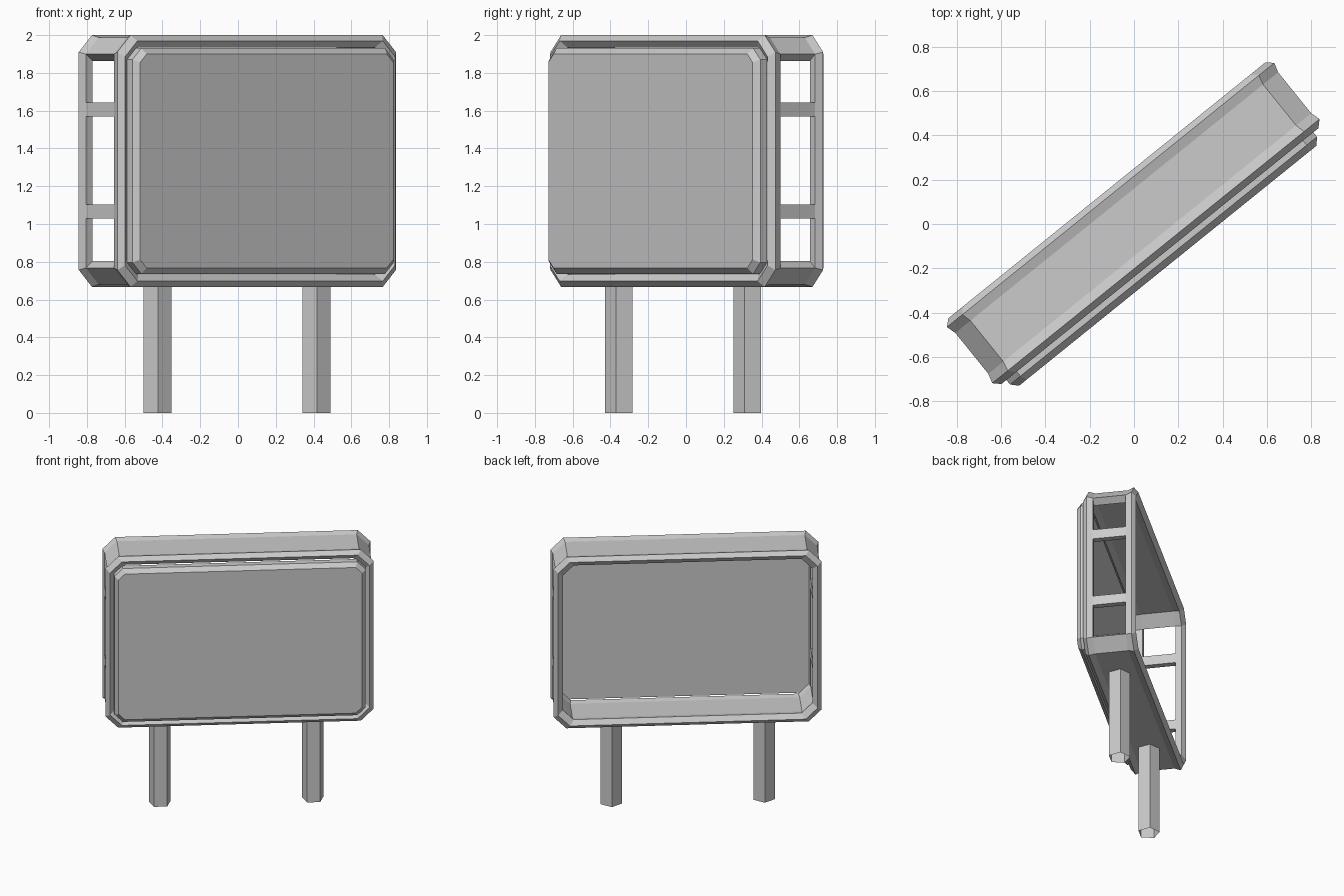
import bpy, bmesh
from math import radians, sin, cos

if "Cube" in bpy.data.objects:
    bpy.data.objects.remove(bpy.data.objects["Cube"])

ANGLE = radians(38.9)          # the whole sign is turned about z
ZC, HALF_W, HALF_H = 1.3335, 0.948, 0.6665


def finish(name, bm):
    bmesh.ops.recalc_face_normals(bm, faces=bm.faces)
    me = bpy.data.meshes.new(name)
    bm.to_mesh(me)
    bm.free()
    ob = bpy.data.objects.new(name, me)
    bpy.context.collection.objects.link(ob)
    ob.rotation_euler.z = ANGLE
    return ob


def octagon(bm, inset, y, cut, lower=0):
    """Rectangle with cut corners; edges 1 and 5 are the vertical sides."""
    w, h = HALF_W - inset, HALF_H - inset - lower
    pts = [(w - cut, -h), (w, -h + cut), (w, h - cut), (w - cut, h),
           (-w + cut, h), (-w, h - cut), (-w, -h + cut), (-w + cut, -h)]
    return [bm.verts.new((x, y, ZC + z)) for x, z in pts]


# Hollow frame: rims front and back, waisted strip between, open ends
profile = [(0, .168), (.03, .195), (.066, .168), (.058, .124), (.058, -.113),
           (.066, -.157), (.03, -.186), (0, -.157), (.013, -.113), (.013, .124)]
D, E, I, J = 3, 4, 8, 9
bm = bmesh.new()
loops = [octagon(bm, d, y, .09 - .2 * d) for d, y in profile]
for k in range(len(loops)):
    a, b = loops[k], loops[(k + 1) % len(loops)]
    for s in range(8):
        if k in (D, I) and s in (1, 5):
            continue
        t = (s + 1) % 8
        bm.faces.new((a[s], a[t], b[t], b[s]))
for s in (1, 5):               # close the edges of the end openings
    for p, q in ((D, J), (E, I)):
        bm.faces.new((loops[p][s], loops[p][s + 1], loops[q][s + 1], loops[q][s]))
    for t in (s, s + 1):
        bm.faces.new([loops[i][t] for i in (D, E, I, J)])
finish("frame", bm)

# Display panel set against the front rim of the frame
bm = bmesh.new()
rings = [octagon(bm, .059, -.165, .06, .0105), octagon(bm, .059, -.212, .06, .0105),
         octagon(bm, .087, -.242, .045, .0125)]
for a, b in zip(rings, rings[1:]):
    for s in range(8):
        t = (s + 1) % 8
        bm.faces.new((a[s], a[t], b[t], b[s]))
bm.faces.new(rings[0])
bm.faces.new(rings[-1])
finish("display_panel", bm)

# Cross bars in both open ends
bm = bmesh.new()
for side in (-1, 1):
    for z in (1.065, 1.605):
        cube = bmesh.ops.create_cube(bm, size=1)["verts"]
        bmesh.ops.scale(bm, vec=(.045, .237, .074), verts=cube)
        bmesh.ops.translate(bm, vec=(side * .9125, .0055, z), verts=cube)
finish("end_bars", bm)

# Five-sided legs, flat side to the front, open underneath
bm = bmesh.new()
for x in (-.552, .53):
    rows = [[bm.verts.new((x + .079 * cos(radians(90 + 72 * i)),
                           -.003 + .079 * sin(radians(90 + 72 * i)), z))
             for i in range(5)] for z in (0, .69)]
    for i in range(5):
        j = (i + 1) % 5
        bm.faces.new((rows[0][i], rows[0][j], rows[1][j], rows[1][i]))
finish("legs", bm)
